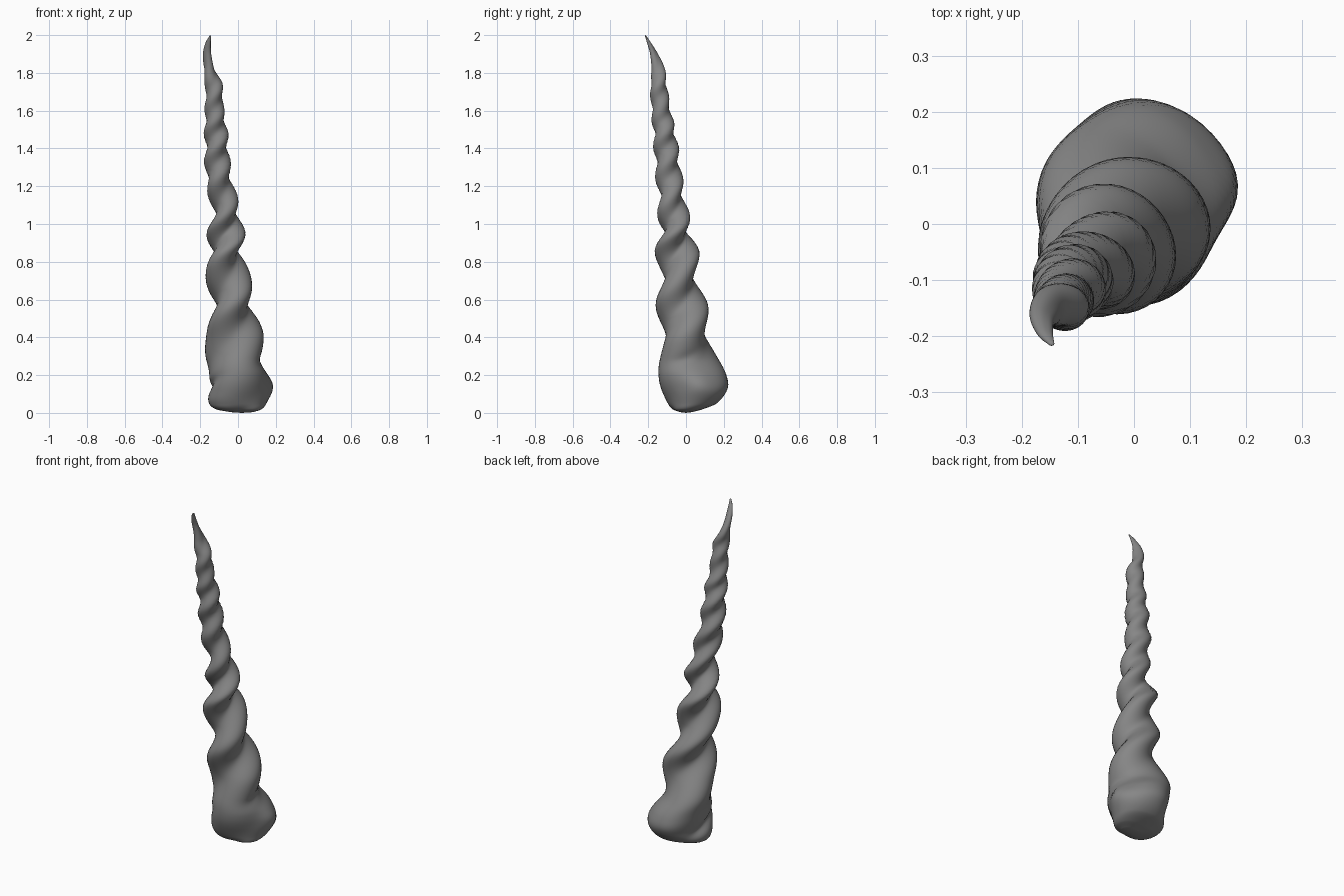
import bpy, bmesh
from math import cos, sin, pi, radians, exp

if "Cube" in bpy.data.objects:
    bpy.data.objects.remove(bpy.data.objects["Cube"])

# Horn stations: height, twist angle, centre x, centre y, lobe radius, groove radius
KEYS = [
    (0.004, 180, 0.02, 0.00, 0.060, 0.028),
    (0.018, 187, 0.005, 0.008, 0.118, 0.072),
    (0.05, 200, -0.002, 0.032, 0.154, 0.122),
    (0.12, 234, 0.008, 0.040, 0.177, 0.147),
    (0.20, 272, -0.002, 0.032, 0.178, 0.150),
    (0.29, 310, -0.024, 0.016, 0.166, 0.122),
    (0.42, 365, -0.016, -0.005, 0.151, 0.102),
    (0.57, 450, -0.030, -0.022, 0.139, 0.079),
    (0.71, 540, -0.050, -0.037, 0.121, 0.074),
    (0.86, 635, -0.065, -0.048, 0.118, 0.056),
    (1.06, 815, -0.064, -0.067, 0.086, 0.050),
    (1.25, 995, -0.102, -0.090, 0.075, 0.054),
    (1.48, 1260, -0.116, -0.114, 0.066, 0.048),
    (1.61, 1440, -0.125, -0.133, 0.053, 0.043),
    (1.74, 1620, -0.129, -0.145, 0.048, 0.037),
    (1.82, 1710, -0.152, -0.147, 0.036, 0.026),
    (1.90, 1760, -0.164, -0.169, 0.024, 0.017),
    (1.96, 1785, -0.158, -0.196, 0.014, 0.010),
    (1.995, 1800, -0.147, -0.213, 0.005, 0.004),
]
# Base swellings and folds: angle, height, angle spread, height spread, depth, twist per height
BUMPS = [
    (105, 0.13, 28, 0.07, 0.014, 0),
    (8, 0.155, 25, 0.06, 0.022, 0),
    (190, 0.14, 20, 0.05, -0.020, 600),
    (-8, 0.29, 20, 0.04, -0.008, 500),
]
SEGS, STEPS = 48, 10


def slope(i, c):
    """Tangent of column c at station i."""
    lo, hi = max(i - 1, 0), min(i + 1, len(KEYS) - 1)
    return (KEYS[hi][c] - KEYS[lo][c]) / (KEYS[hi][0] - KEYS[lo][0])


def station(i, t):
    """Cubic interpolation between stations i and i + 1."""
    p, q = KEYS[i], KEYS[i + 1]
    h = q[0] - p[0]
    out = [p[0] + h * t]
    for c in range(1, 6):
        out.append(p[c] * (2*t**3 - 3*t**2 + 1) + q[c] * (3*t**2 - 2*t**3)
                   + h * slope(i, c) * (t**3 - 2*t**2 + t)
                   + h * slope(i + 1, c) * (t**3 - t**2))
    return out


def bump(deg, z):
    """Local change of radius near the base."""
    total = 0
    for ang, h, da, dh, amount, twist in BUMPS:
        off = (deg - ang - twist * (z - h) + 180) % 360 - 180
        total += amount * exp(-(off / da) ** 2 - ((z - h) / dh) ** 2)
    return total


# Two-lobed rope section lofted along the leaning axis
bm = bmesh.new()
rings = []
rows = [station(i, k / STEPS) for i in range(len(KEYS) - 1) for k in range(STEPS)]
rows.append(list(KEYS[-1]))
for z, ang, cx, cy, a, b in rows:
    ring = []
    for s in range(SEGS):
        phi = 360 * s / SEGS
        r = b + (a - b) * cos(radians(phi)) ** 2 + bump(phi + ang, z)
        th = radians(phi + ang)
        ring.append(bm.verts.new((cx + r * cos(th), cy + r * sin(th), z)))
    rings.append(ring)
for lower, upper in zip(rings, rings[1:]):
    for s in range(SEGS):
        n = (s + 1) % SEGS
        bm.faces.new((lower[s], lower[n], upper[n], upper[s]))

# Closing points at base and tip
foot = bm.verts.new((0.02, 0.0, 0.0))
tip = bm.verts.new((-0.145, -0.216, 2.0))
for s in range(SEGS):
    n = (s + 1) % SEGS
    bm.faces.new((foot, rings[0][n], rings[0][s]))
    bm.faces.new((rings[-1][s], rings[-1][n], tip))
bmesh.ops.recalc_face_normals(bm, faces=bm.faces)
for f in bm.faces:
    f.smooth = True
mesh = bpy.data.meshes.new("twisted_horn")
bm.to_mesh(mesh)
bm.free()
horn = bpy.data.objects.new("twisted_horn", mesh)
bpy.context.collection.objects.link(horn)

# Dark grey horn colour
mat = bpy.data.materials.new("dark_horn")
mat.diffuse_color = (0.24, 0.24, 0.24, 1)
mat.use_nodes = True
mat.node_tree.nodes["Principled BSDF"].inputs["Base Color"].default_value = mat.diffuse_color
mesh.materials.append(mat)
